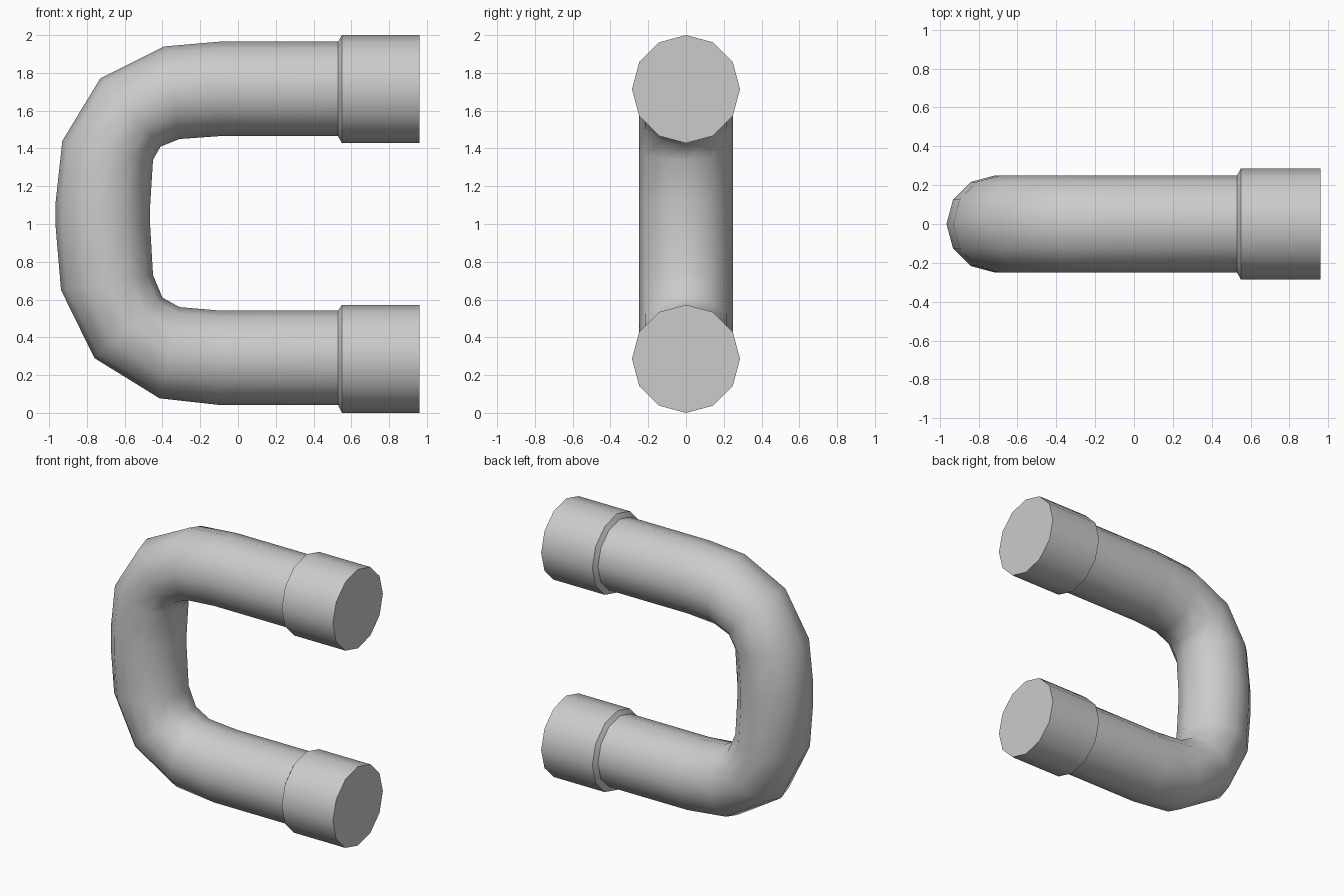
import bpy, bmesh, math
from mathutils import Vector

if "Cube" in bpy.data.objects:
    bpy.data.objects.remove(bpy.data.objects["Cube"])

SIDES = 12

def loft(name, rings, cap_last=False):
    """Loft 12-sided rings, each given by (outer x, z, inner x, z, half width)."""
    bm = bmesh.new()
    loops = []
    for ox, oz, ix, iz, w in rings:
        centre = Vector(((ox + ix) / 2, 0, (oz + iz) / 2))
        half = Vector(((ox - ix) / 2, 0, (oz - iz) / 2))
        loop = []
        for k in range(SIDES):
            a = 2 * math.pi * k / SIDES
            loop.append(bm.verts.new(centre + half * math.cos(a) + Vector((0, w * math.sin(a), 0))))
        loops.append(loop)
    for a, b in zip(loops, loops[1:]):
        for k in range(SIDES):
            n = (k + 1) % SIDES
            bm.faces.new((a[k], a[n], b[n], b[k]))
    if cap_last:
        bm.faces.new(loops[-1])
    bmesh.ops.recalc_face_normals(bm, faces=bm.faces)
    # make sure the open shells face outwards
    f = bm.faces[0]
    c = sum((v.co for v in loops[0]), Vector()) / SIDES
    if f.normal.dot(f.calc_center_median() - c) < 0:
        bmesh.ops.reverse_faces(bm, faces=bm.faces)
    mesh = bpy.data.meshes.new(name)
    bm.to_mesh(mesh)
    bm.free()
    obj = bpy.data.objects.new(name, mesh)
    bpy.context.collection.objects.link(obj)
    bpy.ops.object.select_all(action='DESELECT')
    obj.select_set(True)
    bpy.context.view_layer.objects.active = obj
    bpy.ops.object.shade_smooth_by_angle(angle=math.radians(40))
    return obj

# U-shaped pipe: outer and inner outline points at each ring
R = 0.25
bend = [
    (0.53, 1.965, 0.53, 1.465), (-0.10, 1.965, -0.10, 1.465),
    (-0.39, 1.94, -0.31, 1.45), (-0.73, 1.77, -0.41, 1.41),
    (-0.93, 1.44, -0.45, 1.34), (-0.965, 1.12, -0.465, 1.10),
    (-0.965, 0.98, -0.465, 0.99), (-0.937, 0.65, -0.45, 0.73),
    (-0.76, 0.29, -0.40, 0.61), (-0.415, 0.077, -0.31, 0.56),
    (-0.10, 0.042, -0.10, 0.542), (0.53, 0.042, 0.53, 0.542),
]
loft("pipe", [(*p, R) for p in bend])

# Wider collars with a chamfered step and a closed flat end
C = 0.286
for name, z, tube_z in (("upper_collar", 1.714, 1.715), ("lower_collar", 0.286, 0.292)):
    loft(name, [
        (0.53, tube_z + R, 0.53, tube_z - R, R),
        (0.55, z + C, 0.55, z - C, C),
        (0.96, z + C, 0.96, z - C, C),
    ], cap_last=True)
